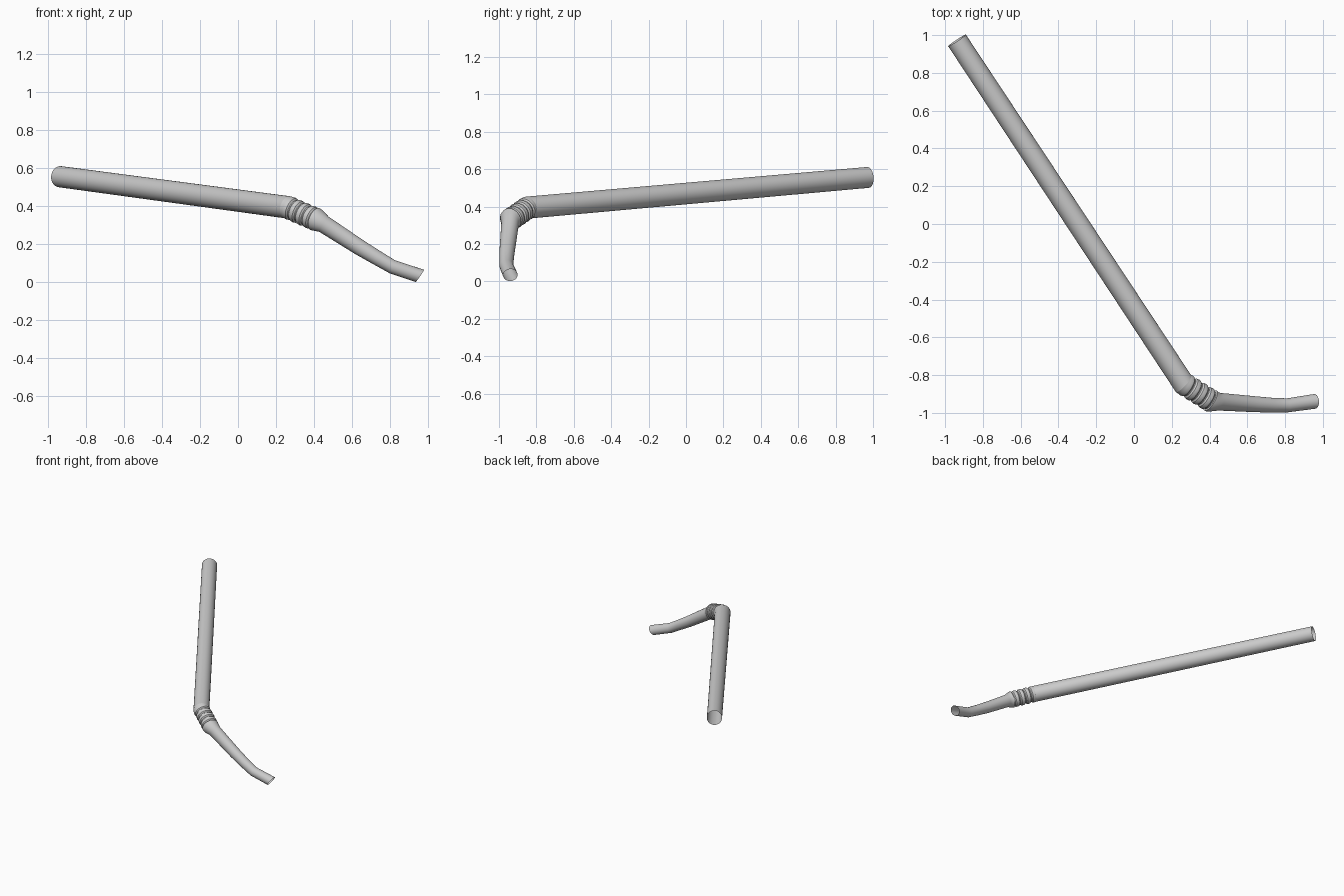
import bpy, bmesh, math
from mathutils import Vector

if "Cube" in bpy.data.objects:
    bpy.data.objects.remove(bpy.data.objects["Cube"])

SIDES = 32


def tube(name, stations):
    """Open tube lofted through (centre, radius, ring normal) stations."""
    bm = bmesh.new()
    rings = []
    for c, r, n in stations:
        n = n.normalized()
        u = Vector((0, 0, 1)).cross(n).normalized()
        v = n.cross(u)
        ring = []
        for i in range(SIDES):
            a = 2 * math.pi * i / SIDES
            ring.append(bm.verts.new(c + r * (math.cos(a) * u + math.sin(a) * v)))
        rings.append(ring)
    for a, b in zip(rings, rings[1:]):
        for i in range(SIDES):
            j = (i + 1) % SIDES
            bm.faces.new((a[i], a[j], b[j], b[i]))
    mesh = bpy.data.meshes.new(name)
    bm.to_mesh(mesh)
    bm.free()
    obj = bpy.data.objects.new(name, mesh)
    bpy.context.collection.objects.link(obj)
    bpy.context.view_layer.objects.active = obj
    obj.select_set(True)
    bpy.ops.object.shade_smooth_by_angle(angle=math.radians(35))
    obj.select_set(False)
    return obj


# Key points along the straw
far_end = Vector((-0.937, 0.972, 0.556))
bend = Vector((0.262, -0.845, 0.395))
neck = Vector((0.405, -0.935, 0.333))
long_dir = bend - far_end
flex_dir = neck - bend
bend_dir = long_dir.normalized() + flex_dir.normalized() * 1.4

# Long straight shaft
tube("long_shaft", [(far_end, 0.056, long_dir),
                    (bend, 0.060, bend_dir)])

# Ribbed flexible joint: four bulges separated by grooves
RIBS = 4
flex = [(bend, 0.060, bend_dir)]
for k in range(RIBS):
    for f, r in ((0.12, 0.060), (0.40, 0.062), (0.65, 0.060), (0.82, 0.052), (0.95, 0.052)):
        flex.append((bend.lerp(neck, (k + f) / RIBS), r, flex_dir))
flex.append((neck, 0.062, flex_dir))
tube("flexible_joint", flex)

# Tapered mouthpiece, curving down and levelling off, with slanted tip
tip = [
    (neck, 0.062, flex_dir),
    (neck + flex_dir * 0.08, 0.060, flex_dir),
    (Vector((0.452, -0.941, 0.306)), 0.047, Vector((0.85, -0.15, -0.52))),
    (Vector((0.640, -0.954, 0.184)), 0.042, Vector((0.84, -0.05, -0.53))),
    (Vector((0.730, -0.959, 0.130)), 0.039, Vector((0.86, -0.02, -0.50))),
    (Vector((0.812, -0.960, 0.082)), 0.037, Vector((0.92, 0.06, -0.40))),
    (Vector((0.957, -0.939, 0.034)), 0.039, Vector((0.82, 0.06, -0.57))),
]
tube("mouthpiece", tip)
